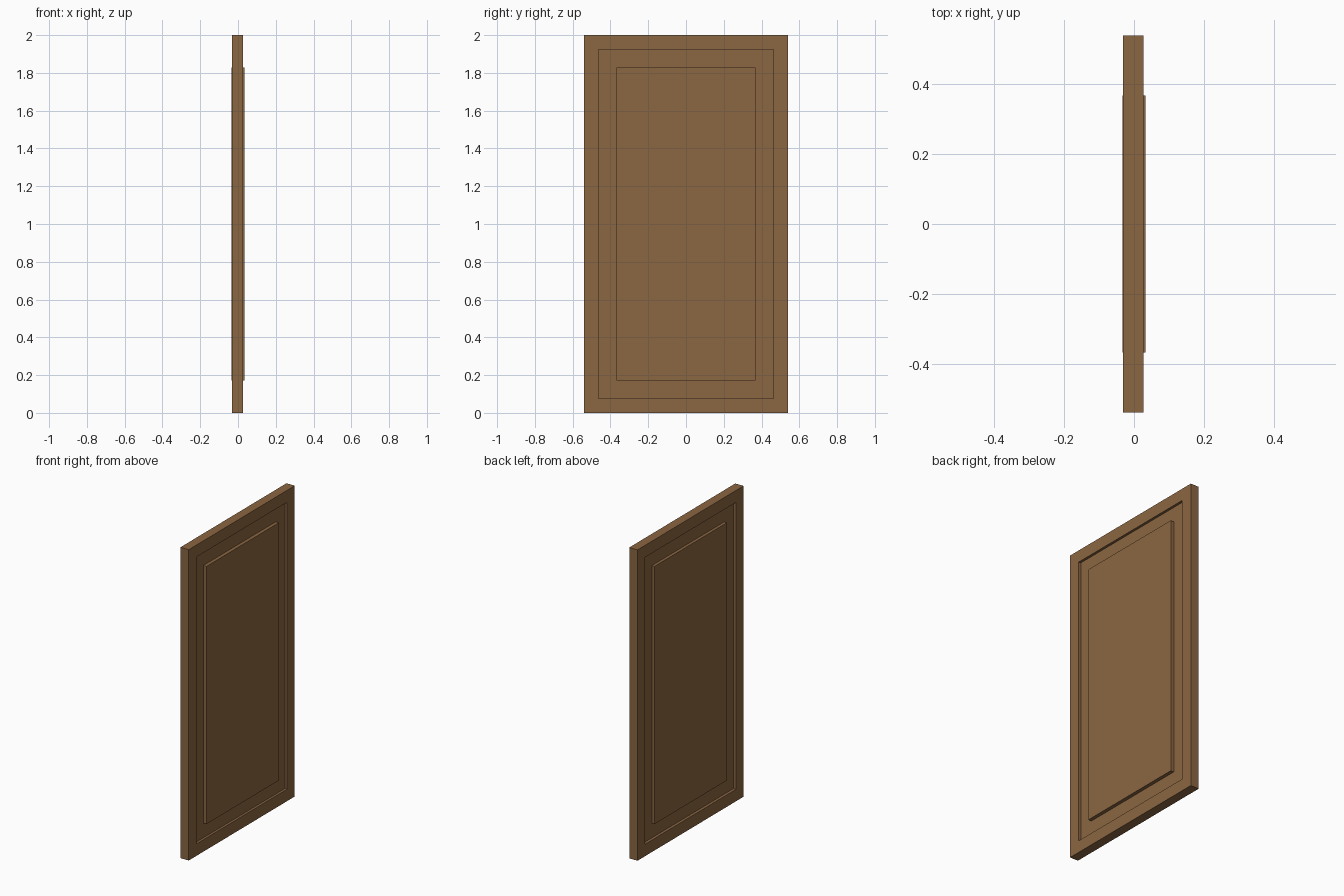
import bpy, bmesh

if "Cube" in bpy.data.objects:
    bpy.data.objects.remove(bpy.data.objects["Cube"])

wood = bpy.data.materials.new("brown_wood")
wood.diffuse_color = (0.258, 0.133, 0.054, 1)
wood.use_nodes = True
wood.node_tree.nodes["Principled BSDF"].inputs["Base Color"].default_value = wood.diffuse_color

BACK, FRONT = -0.032, 0.0265     # slab faces
FLOOR = {1: 0.011, -1: -0.014}   # recess floors
PANEL = {1: 0.0335, -1: -0.0335} # raised panel faces


def border(bm, face, width):
    """Inset a face in its own plane."""
    bmesh.ops.inset_region(bm, faces=[face], thickness=width, use_even_offset=True)


def step(bm, face, x):
    """Move a face to a new x with straight walls, and return it."""
    new = bmesh.ops.extrude_discrete_faces(bm, faces=[face])["faces"][0]
    for v in new.verts:
        v.co.x = x
    return new


# door slab
bm = bmesh.new()
bmesh.ops.create_cube(bm, size=1)
for v in bm.verts:
    v.co.x = FRONT if v.co.x > 0 else BACK
    v.co.y *= 1.078
    v.co.z = 2 if v.co.z > 0 else 0
bm.normal_update()

# sunken border and raised panel on both sides
for side in (1, -1):
    face = next(f for f in bm.faces if f.normal.x * side > 0.9)
    border(bm, face, 0.077)
    face = step(bm, face, FLOOR[side])
    bm.normal_update()
    border(bm, face, 0.094)
    step(bm, face, PANEL[side])
    bm.normal_update()

bmesh.ops.recalc_face_normals(bm, faces=bm.faces[:])
mesh = bpy.data.meshes.new("panelled_door")
bm.to_mesh(mesh)
bm.free()
mesh.materials.append(wood)
door = bpy.data.objects.new("panelled_door", mesh)
bpy.context.collection.objects.link(door)
